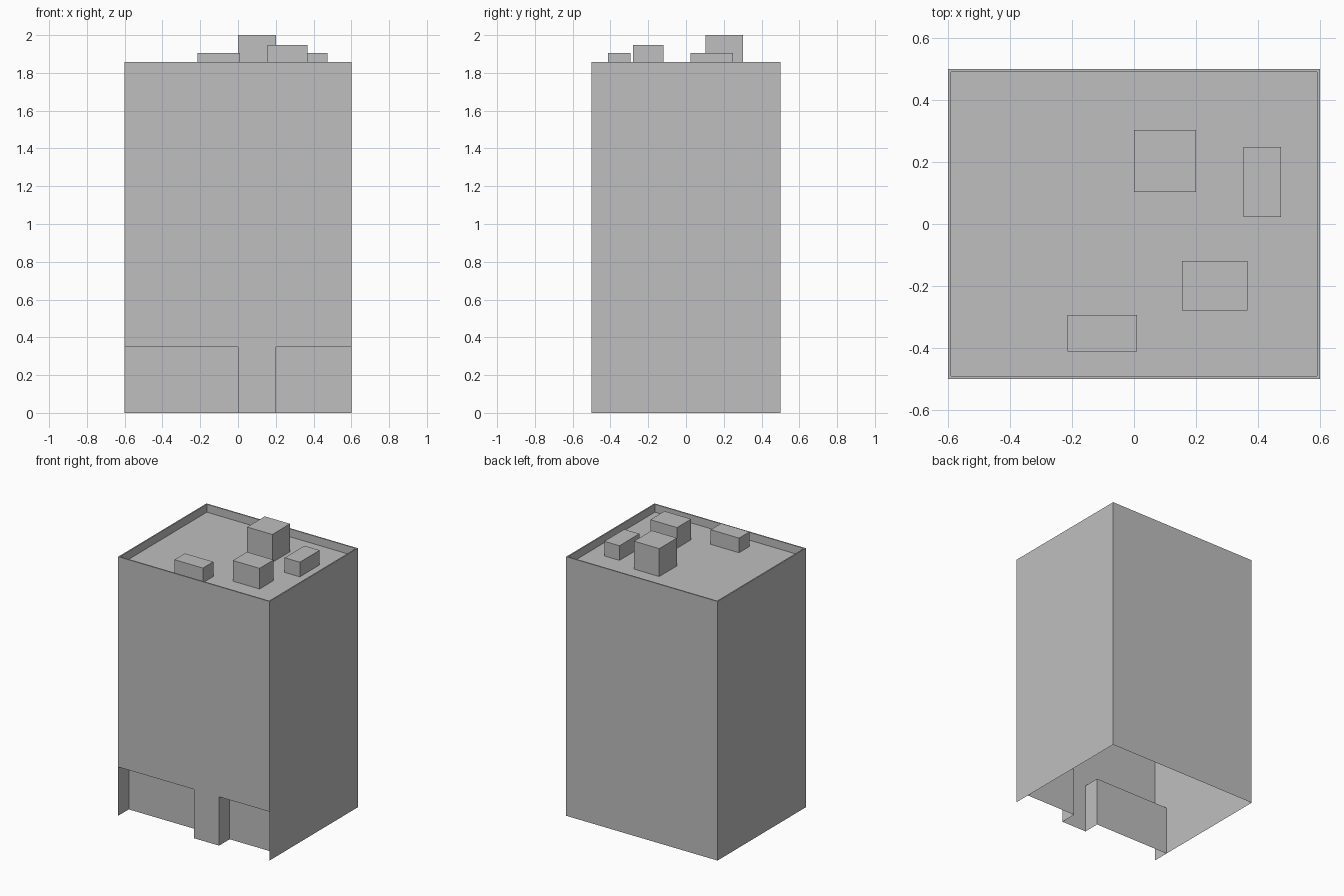
import bpy
import bmesh

cube = bpy.data.objects.get("Cube")
if cube:
    bpy.data.objects.remove(cube, do_unlink=True)

# Overall sizes
HX, HY = 0.6, 0.5
TOP, ROOF = 1.857, 1.80
ENTRY_H, ENTRY_Y = 0.35, -0.38
PIER_L, PIER_R = 0.0, 0.2
RIM = 0.013

concrete = bpy.data.materials.new("light grey concrete")
concrete.use_nodes = True
grey = (0.52, 0.52, 0.52, 1)
concrete.diffuse_color = grey
concrete.node_tree.nodes["Principled BSDF"].inputs["Base Color"].default_value = grey


def finish(bm, name):
    """Turn a bmesh into a flat-shaded object."""
    mesh = bpy.data.meshes.new(name)
    bm.to_mesh(mesh)
    bm.free()
    mesh.materials.append(concrete)
    obj = bpy.data.objects.new(name, mesh)
    bpy.context.collection.objects.link(obj)
    return obj


def face(bm, points):
    return bm.faces.new([bm.verts.new(p) for p in points])


def walls(bm, path, height):
    """Upright walls along a ground path, outside on the right hand."""
    for (ax, ay), (bx, by) in zip(path, path[1:]):
        face(bm, [(ax, ay, 0), (bx, by, 0), (bx, by, height), (ax, ay, height)])


def level(bm, x0, x1, y0, y1, z):
    return face(bm, [(x0, y0, z), (x1, y0, z), (x1, y1, z), (x0, y1, z)])


# Tower shell: sides and back, open underneath
bm = bmesh.new()
walls(bm, [(HX, -HY), (HX, HY), (-HX, HY), (-HX, -HY)], TOP)

# Front wall, reaching the ground only at the pier
front = [(-HX, ENTRY_H), (PIER_L, ENTRY_H), (PIER_L, 0), (PIER_R, 0),
         (PIER_R, ENTRY_H), (HX, ENTRY_H), (HX, TOP), (-HX, TOP)]
face(bm, [(x, -HY, z) for x, z in front])

# Recessed entrances on both sides of the pier, with soffits
walls(bm, [(-HX, ENTRY_Y), (PIER_L, ENTRY_Y), (PIER_L, -HY)], ENTRY_H)
walls(bm, [(PIER_R, -HY), (PIER_R, ENTRY_Y), (HX, ENTRY_Y)], ENTRY_H)
for x0, x1 in ((-HX, PIER_L), (PIER_R, HX)):
    level(bm, x0, x1, -HY, ENTRY_Y, ENTRY_H).normal_flip()

# Parapet rim and sunken roof
roof = level(bm, -HX, HX, -HY, HY, TOP)
bm.normal_update()
bmesh.ops.inset_individual(bm, faces=[roof], thickness=RIM, depth=0)
bm.normal_update()
bmesh.ops.inset_individual(bm, faces=[roof], thickness=0, depth=ROOF - TOP)
bmesh.ops.remove_doubles(bm, verts=bm.verts, dist=0.0001)
finish(bm, "tower_shell")


def roof_box(name, x0, x1, y0, y1, top):
    bm = bmesh.new()
    bmesh.ops.create_cube(bm, size=1)
    bmesh.ops.scale(bm, vec=(x1 - x0, y1 - y0, top - ROOF), verts=bm.verts)
    centre = ((x0 + x1) / 2, (y0 + y1) / 2, (top + ROOF) / 2)
    bmesh.ops.translate(bm, vec=centre, verts=bm.verts)
    finish(bm, name)


# Rooftop equipment
roof_box("stair_house", 0.0, 0.2, 0.103, 0.303, 2.0)
roof_box("plant_room", 0.155, 0.367, -0.28, -0.12, 1.948)
roof_box("front_vent", -0.215, 0.01, -0.412, -0.294, 1.905)
roof_box("side_vent", 0.354, 0.474, 0.023, 0.248, 1.905)
